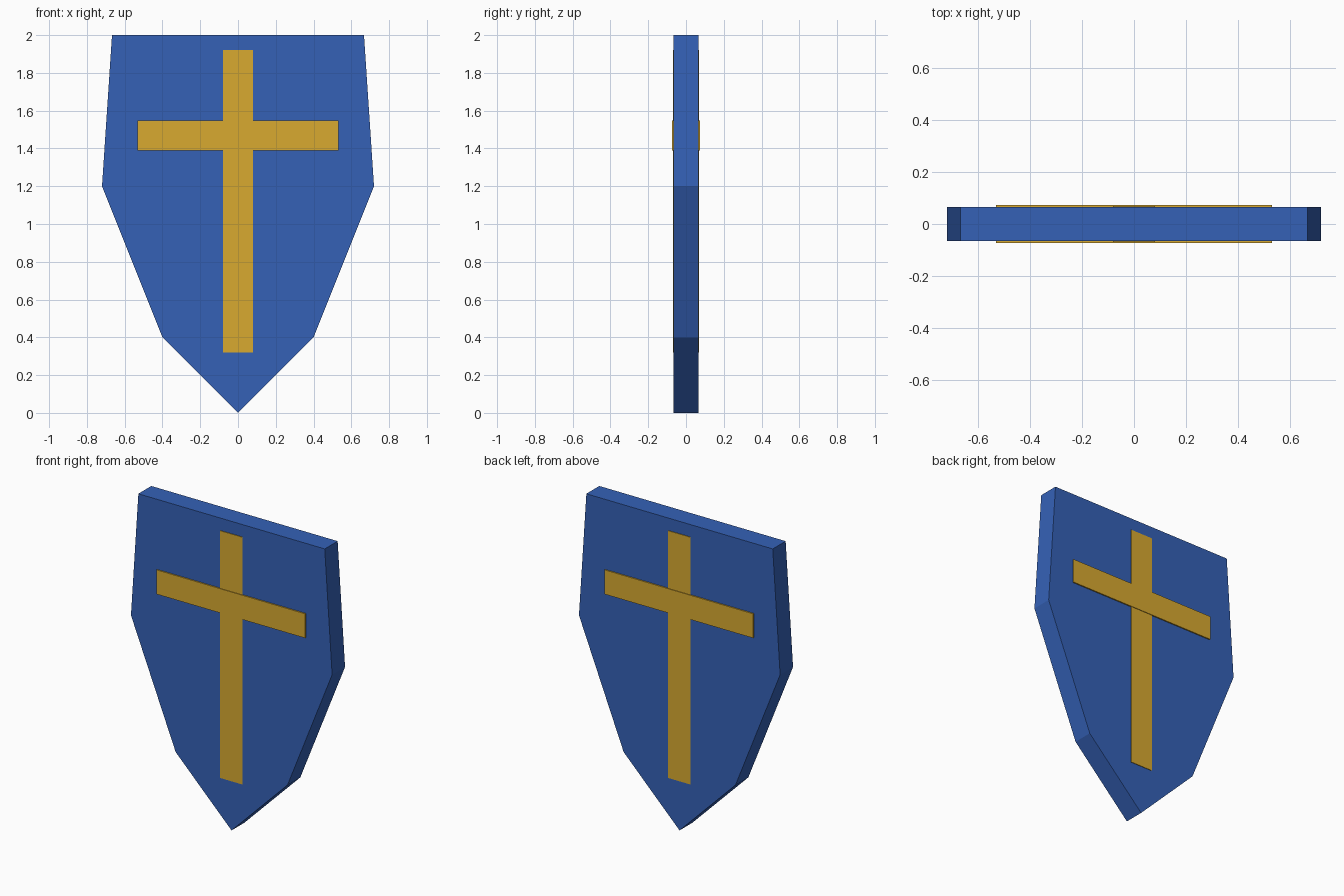
import bpy, bmesh

if "Cube" in bpy.data.objects:
    bpy.data.objects.remove(bpy.data.objects["Cube"])

def material(name, color):
    m = bpy.data.materials.new(name)
    m.diffuse_color = color
    m.use_nodes = True
    m.node_tree.nodes["Principled BSDF"].inputs["Base Color"].default_value = m.diffuse_color
    return m

blue = material("blue", (0.035, 0.12, 0.47, 1))
gold = material("gold", (0.69, 0.40, 0.03, 1))

def slab(name, outline, half_depth, mat):
    """Extrude an x-z outline symmetrically along y."""
    bm = bmesh.new()
    face = bm.faces.new([bm.verts.new((x, -half_depth, z)) for x, z in outline])
    ext = bmesh.ops.extrude_face_region(bm, geom=[face])
    moved = [v for v in ext["geom"] if isinstance(v, bmesh.types.BMVert)]
    bmesh.ops.translate(bm, verts=moved, vec=(0, 2 * half_depth, 0))
    bmesh.ops.recalc_face_normals(bm, faces=bm.faces)
    mesh = bpy.data.meshes.new(name)
    bm.to_mesh(mesh)
    bm.free()
    mesh.materials.append(mat)
    obj = bpy.data.objects.new(name, mesh)
    bpy.context.collection.objects.link(obj)
    return obj

def bar(name, half_width, z0, z1, half_depth):
    w = half_width
    return slab(name, [(-w, z0), (w, z0), (w, z1), (-w, z1)], half_depth, gold)

# Shield body: right half of the outline, mirrored to the left
right = [(0.4, 0.4), (0.72, 1.2), (0.667, 2.0)]
left = [(-x, z) for x, z in reversed(right)]
slab("shield_body", [(0, 0)] + right + left, 0.066, blue)

# Cross bars pass through the body and stand proud on both faces
bar("cross_upright", 0.08, 0.32, 1.92, 0.07)
bar("cross_arm", 0.532, 1.39, 1.547, 0.074)
